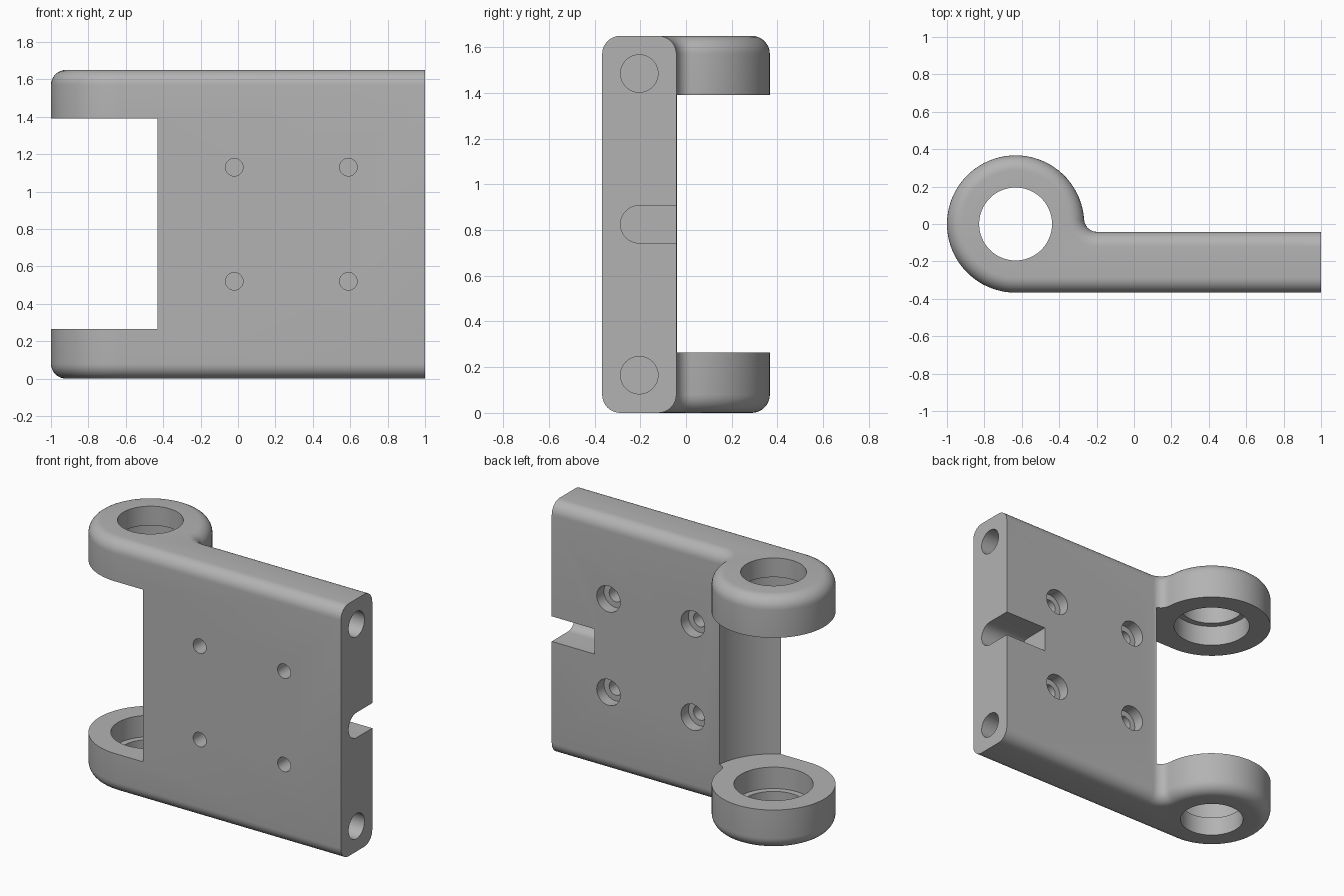
import bpy, bmesh
from math import pi, sin, cos, sqrt, atan2, radians
from mathutils import Matrix, Vector

if "Cube" in bpy.data.objects:
    bpy.data.objects.remove(bpy.data.objects["Cube"])

HEIGHT, FRONT, BACK = 1.65, -0.367, -0.042
PIN_X, EAR_R, ROUND, FILLET = -0.633, 0.367, 0.08, 0.07
EAR_LOW, EAR_HIGH = 0.265, 1.39
MID_Z = HEIGHT / 2

steel = bpy.data.materials.new("grey steel")
steel.use_nodes = True
grey = (0.45, 0.45, 0.45, 1)
steel.diffuse_color = grey
steel.node_tree.nodes["Principled BSDF"].inputs["Base Color"].default_value = grey


def make_object(name, bm):
    bmesh.ops.recalc_face_normals(bm, faces=bm.faces)
    mesh = bpy.data.meshes.new(name)
    bm.to_mesh(mesh)
    bm.free()
    mesh.materials.append(steel)
    obj = bpy.data.objects.new(name, mesh)
    bpy.context.collection.objects.link(obj)
    return obj


def arc(cx, cy, r, a0, a1, n):
    return [(cx + r * cos(a0 + (a1 - a0) * i / n), cy + r * sin(a0 + (a1 - a0) * i / n))
            for i in range(n + 1)]


def outline(d):
    """Plan of plate and knuckle, moved inwards by d."""
    fy = BACK + FILLET
    fx = PIN_X + sqrt((EAR_R + FILLET) ** 2 - fy ** 2)
    a = atan2(fy, fx - PIN_X)
    points = [(1, BACK - d)]
    points += arc(fx, fy, FILLET + d, -pi / 2, a - pi, 10)
    points += arc(PIN_X, 0, EAR_R - d, a, 1.5 * pi, 56)
    return points + [(1, FRONT + d)]


def cut(body, bm):
    cutter = make_object("cutter", bm)
    cutter.hide_render = True
    mod = body.modifiers.new("cut", 'BOOLEAN')
    mod.operation = 'DIFFERENCE'
    mod.solver = 'EXACT'
    mod.object = cutter
    bpy.context.view_layer.objects.active = body
    bpy.ops.object.modifier_apply(modifier=mod.name)
    bpy.data.objects.remove(cutter)


def drill(body, start, end, r, sides=40):
    """Round hole between two points."""
    a, b = Vector(start), Vector(end)
    bm = bmesh.new()
    turn = (b - a).to_track_quat('Z', 'Y').to_matrix().to_4x4()
    bmesh.ops.create_cone(bm, cap_ends=True, segments=sides, radius1=r, radius2=r,
                          depth=(b - a).length,
                          matrix=Matrix.Translation((a + b) / 2) @ turn)
    cut(body, bm)


# Rounded body, lofted through inset outlines
STEPS = 8
angles = [pi / 2 * i / STEPS for i in range(STEPS + 1)]
low = [(ROUND * (1 - sin(t)), ROUND * (1 - cos(t))) for t in angles]
layers = [(d, z) for d, z in low]
layers += [(d, HEIGHT - z) for d, z in reversed(low)]
bm = bmesh.new()
rings = [[bm.verts.new((x, y, z)) for x, y in outline(d)] for d, z in layers]
count = len(rings[0])
for r0, r1 in zip(rings, rings[1:]):
    for i in range(count - 1):
        bm.faces.new((r0[i], r0[i + 1], r1[i + 1], r1[i]))
bm.faces.new(rings[0])
bm.faces.new(rings[-1])
bm.faces.new([r[0] for r in rings] + [r[-1] for r in reversed(rings)])
body = make_object("hinge_leaf", bm)

# Round clearance between the two ears
drill(body, (PIN_X, 0, EAR_LOW), (PIN_X, 0, EAR_HIGH), 0.42, 96)

# Pin holes with wider bushing seats on the inner sides
drill(body, (PIN_X, 0, -0.1), (PIN_X, 0, HEIGHT + 0.1), 0.195, 64)
drill(body, (PIN_X, 0, 0.125), (PIN_X, 0, HEIGHT - 0.125), 0.235, 64)

# Stepped screw holes, closed by a thin web in the middle
for x in (-0.02, 0.59):
    for z in (MID_Z - 0.305, MID_Z + 0.305):
        drill(body, (x, FRONT - 0.1, z), (x, -0.22, z), 0.047)
        drill(body, (x, -0.2, z), (x, BACK + 0.1, z), 0.047)
        drill(body, (x, BACK - 0.075, z), (x, BACK + 0.1, z), 0.085)

# Blind holes in the end
MID_Y = (FRONT + BACK) / 2
for z in (0.165, HEIGHT - 0.165):
    drill(body, (0.5, MID_Y, z), (1.1, MID_Y, z), 0.082)

# Round-bottomed slot in the end
bm = bmesh.new()
profile = arc(MID_Y, MID_Z, 0.082, pi / 2, 1.5 * pi, 24)
profile += [(0.1, MID_Z - 0.082), (0.1, MID_Z + 0.082)]
face = bm.faces.new([bm.verts.new((0.69, y, z)) for y, z in profile])
geom = bmesh.ops.extrude_face_region(bm, geom=[face])["geom"]
bmesh.ops.translate(bm, vec=(0.5, 0, 0),
                    verts=[v for v in geom if isinstance(v, bmesh.types.BMVert)])
cut(body, bm)

# Smooth shading with sharp edges kept
for o in bpy.context.selected_objects:
    o.select_set(False)
body.select_set(True)
bpy.context.view_layer.objects.active = body
bpy.ops.object.shade_smooth_by_angle(angle=radians(30))
